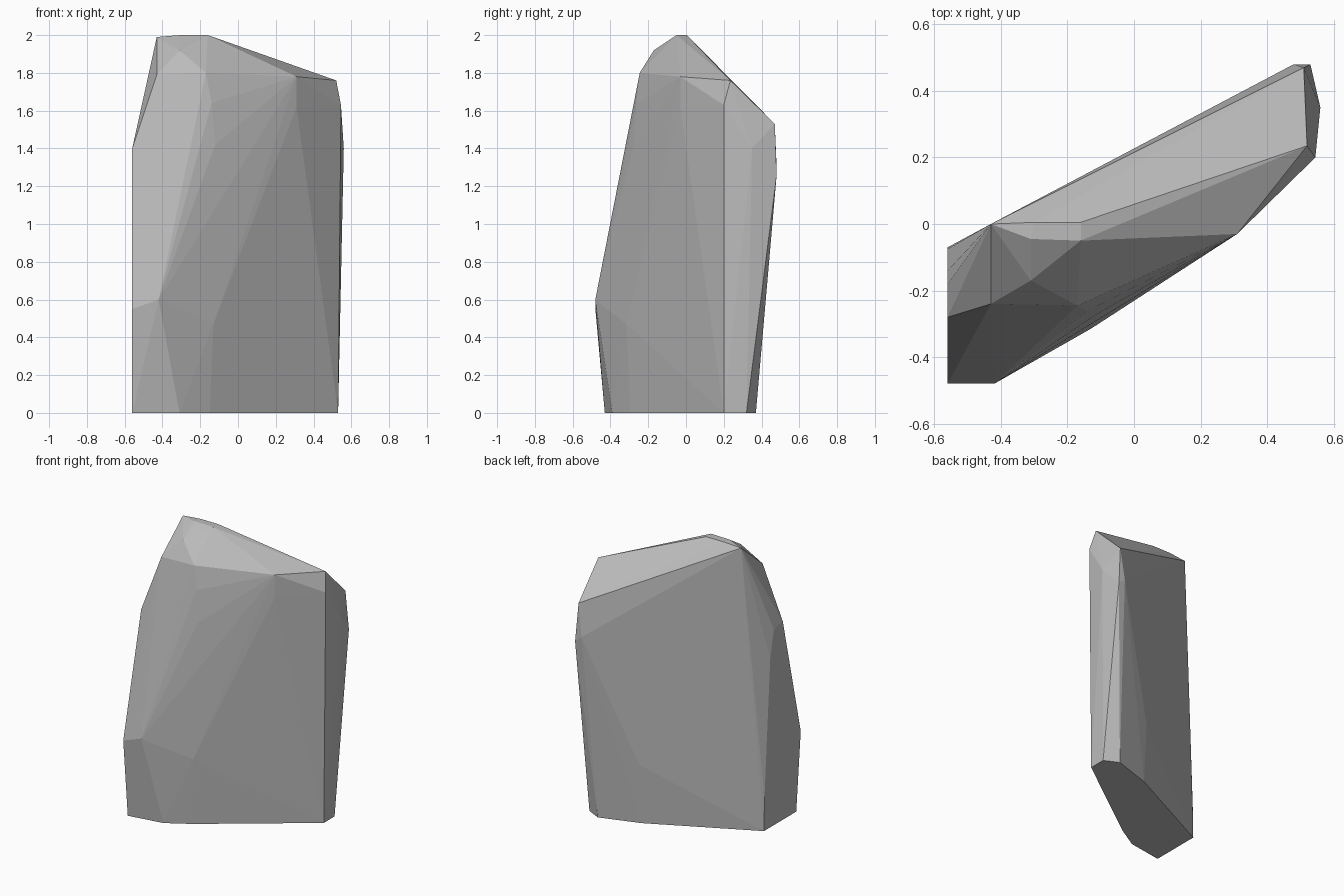
import bpy
import bmesh

# Remove only the default cube
default_cube = bpy.data.objects.get("Cube")
if default_cube:
    bpy.data.objects.remove(default_cube, do_unlink=True)


def make_material(name, color):
    """Plain single-colour stone material."""
    material = bpy.data.materials.new(name)
    material.use_nodes = True
    material.diffuse_color = color
    shader = next(node for node in material.node_tree.nodes
                  if node.type == "BSDF_PRINCIPLED")
    shader.inputs["Base Color"].default_value = color
    shader.inputs["Roughness"].default_value = 0.9
    return material


def make_chiselled_rock(name, corner_groups, material):
    """Wrap the corner points in a convex skin with flat facets."""
    bm = bmesh.new()
    for group in corner_groups:
        for corner in group:
            bm.verts.new(corner)
    hull = bmesh.ops.convex_hull(bm, input=list(bm.verts))
    leftovers = {item for key in ("geom_interior", "geom_unused")
                 for item in hull[key]
                 if isinstance(item, bmesh.types.BMVert)}
    bmesh.ops.delete(bm, geom=list(leftovers), context="VERTS")
    # Merge triangles that lie in the same plane, such as the base
    bmesh.ops.dissolve_limit(bm, angle_limit=0.005,
                             verts=list(bm.verts), edges=list(bm.edges))
    bmesh.ops.recalc_face_normals(bm, faces=list(bm.faces))
    mesh = bpy.data.meshes.new(name)
    bm.to_mesh(mesh)
    bm.free()
    mesh.materials.append(material)
    rock = bpy.data.objects.new(name, mesh)
    bpy.context.scene.collection.objects.link(rock)
    return rock


# Footprint on the ground
base = [
    (-.56, -.43, 0), (-.31, -.39, 0), (-.15, -.295, 0), (.53, .2, 0),
    (.53, .32, 0), (.43, .37, 0), (.15, .28, 0), (-.56, -.07, 0),
]

# Bulging front face, from low to high
front = [
    (-.56, -.48, .55), (-.42, -.48, .6), (-.13, -.315, .47),
    (-.12, -.276, 1.42), (-.14, -.262, 1.64),
    (.31, -.03, 1.62), (.31, -.03, 1.78),
]

# Flat end at the narrow left of the front
flat_end = [
    (-.56, -.28, 1.4), (-.56, -.18, 1.38),
    (-.56, -.14, 1.19), (-.56, -.075, .23),
]

# Bevelled end at the other side
bevelled_end = [
    (.52, .235, 1.76), (.545, .2, 1.63), (.56, .35, 1.4),
    (.51, .47, 1.53), (.53, .48, 1.26),
]

# Back face
back = [(.48, .48, 1.3), (.15, .305, .42)]

# Peak and the facets just below it
peak = [
    (-.43, -.24, 1.79), (-.17, -.245, 1.8), (-.31, -.17, 1.92),
    (-.43, 0, 1.99), (-.31, -.045, 2), (-.16, -.05, 2),
    (-.16, .005, 2), (-.3, .005, 2),
]

stone_grey = make_material("stone_grey", (.5, .5, .5, 1))
make_chiselled_rock(
    "rock_slab", [base, front, flat_end, bevelled_end, back, peak], stone_grey)
